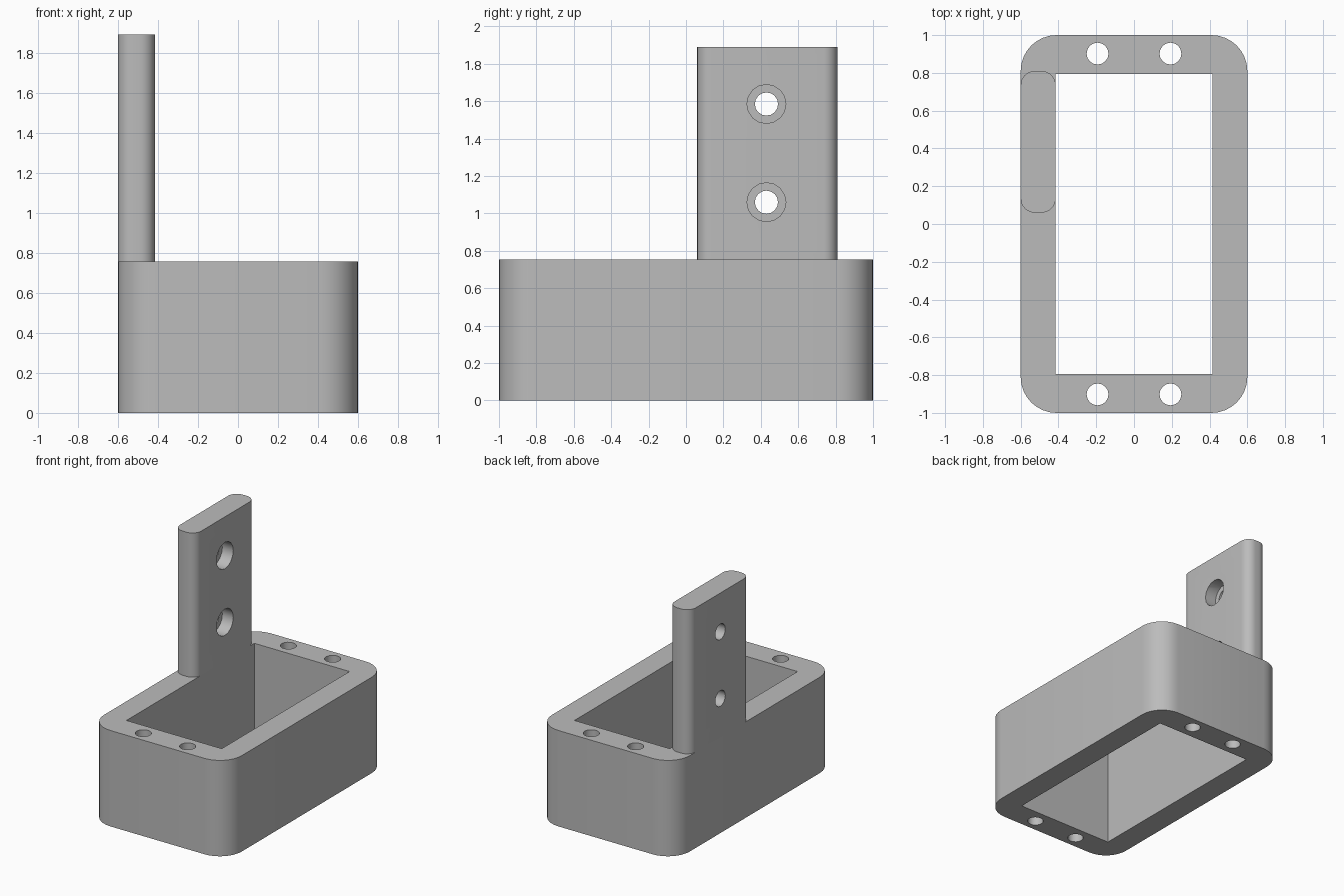
import bpy
import bmesh
from math import pi, cos, sin, radians
from mathutils import Matrix

cube = bpy.data.objects.get("Cube")
if cube:
    bpy.data.objects.remove(cube, do_unlink=True)

grey = bpy.data.materials.new("plain grey")
grey.use_nodes = True
COLOUR = (0.5, 0.5, 0.5, 1)
grey.diffuse_color = COLOUR
grey.node_tree.nodes["Principled BSDF"].inputs["Base Color"].default_value = COLOUR


def add_object(name, bm):
    bmesh.ops.recalc_face_normals(bm, faces=bm.faces)
    mesh = bpy.data.meshes.new(name)
    bm.to_mesh(mesh)
    bm.free()
    mesh.materials.append(grey)
    obj = bpy.data.objects.new(name, mesh)
    bpy.context.collection.objects.link(obj)
    return obj


def rounded_block(name, x, y, z, radius, steps=8):
    """Upright block over the given ranges, with rounded vertical edges."""
    bm = bmesh.new()
    corners = [(x[1], y[1]), (x[0], y[1]), (x[0], y[0]), (x[1], y[0])]
    signs = [(-1, -1), (1, -1), (1, 1), (-1, 1)]
    verts = []
    for i, ((px, py), (sx, sy)) in enumerate(zip(corners, signs)):
        for k in range(steps + 1 if radius else 1):
            a = (i + k / steps) * pi / 2
            verts.append(bm.verts.new((px + radius * (sx + cos(a)),
                                       py + radius * (sy + sin(a)), z[0])))
    base = bm.faces.new(verts)
    top = bmesh.ops.extrude_face_region(bm, geom=[base], use_keep_orig=True)["geom"]
    bmesh.ops.translate(bm, vec=(0, 0, z[1] - z[0]),
                        verts=[v for v in top if isinstance(v, bmesh.types.BMVert)])
    return add_object(name, bm)


def drill(name, centre, radius, depth, axis="Z"):
    """Cylinder cutter centred on a point."""
    bm = bmesh.new()
    turn = Matrix.Rotation(radians(90), 4, "Y") if axis == "X" else Matrix()
    bmesh.ops.create_cone(bm, cap_ends=True, segments=16, radius1=radius,
                          radius2=radius, depth=depth,
                          matrix=Matrix.Translation(centre) @ turn)
    return add_object(name, bm)


def cut(obj, cutters):
    """Subtract the cutters, then smooth the rounded faces."""
    bpy.ops.object.select_all(action="DESELECT")
    obj.select_set(True)
    bpy.context.view_layer.objects.active = obj
    for cutter in cutters:
        cutter.hide_render = True
        mod = obj.modifiers.new("cut", "BOOLEAN")
        mod.operation = "DIFFERENCE"
        mod.solver = "EXACT"
        mod.object = cutter
        bpy.ops.object.modifier_apply(modifier=mod.name)
        bpy.data.objects.remove(cutter, do_unlink=True)
    bpy.ops.object.shade_smooth_by_angle(angle=radians(35))


HALF_X, HALF_Y, RIM = 0.6, 1.0, 0.755
INNER_X, INNER_Y = 0.415, 0.795

# Open frame with a rectangular well and four screw holes
frame = rounded_block("frame", (-HALF_X, HALF_X), (-HALF_Y, HALF_Y), (0, RIM), 0.19)
cutters = [rounded_block("well_cutter", (-INNER_X, INNER_X), (-INNER_Y, INNER_Y),
                         (-0.1, RIM + 0.1), 0)]
for sx in (-1, 1):
    for sy in (-1, 1):
        cutters.append(drill("screw_hole_cutter", (sx * 0.193, sy * 0.902, RIM / 2),
                             0.058, 1))
cut(frame, cutters)

# Upright mounting plate with two counterbored holes
plate = rounded_block("mounting_plate", (-HALF_X, -INNER_X), (0.06, 0.81),
                      (RIM, 1.89), 0.075)
cutters = []
for z in (1.06, 1.585):
    cutters.append(drill("bolt_hole_cutter", (-0.5, 0.43, z), 0.062, 0.5, "X"))
    cutters.append(drill("counterbore_cutter", (-INNER_X, 0.43, z), 0.104, 0.19, "X"))
cut(plate, cutters)
